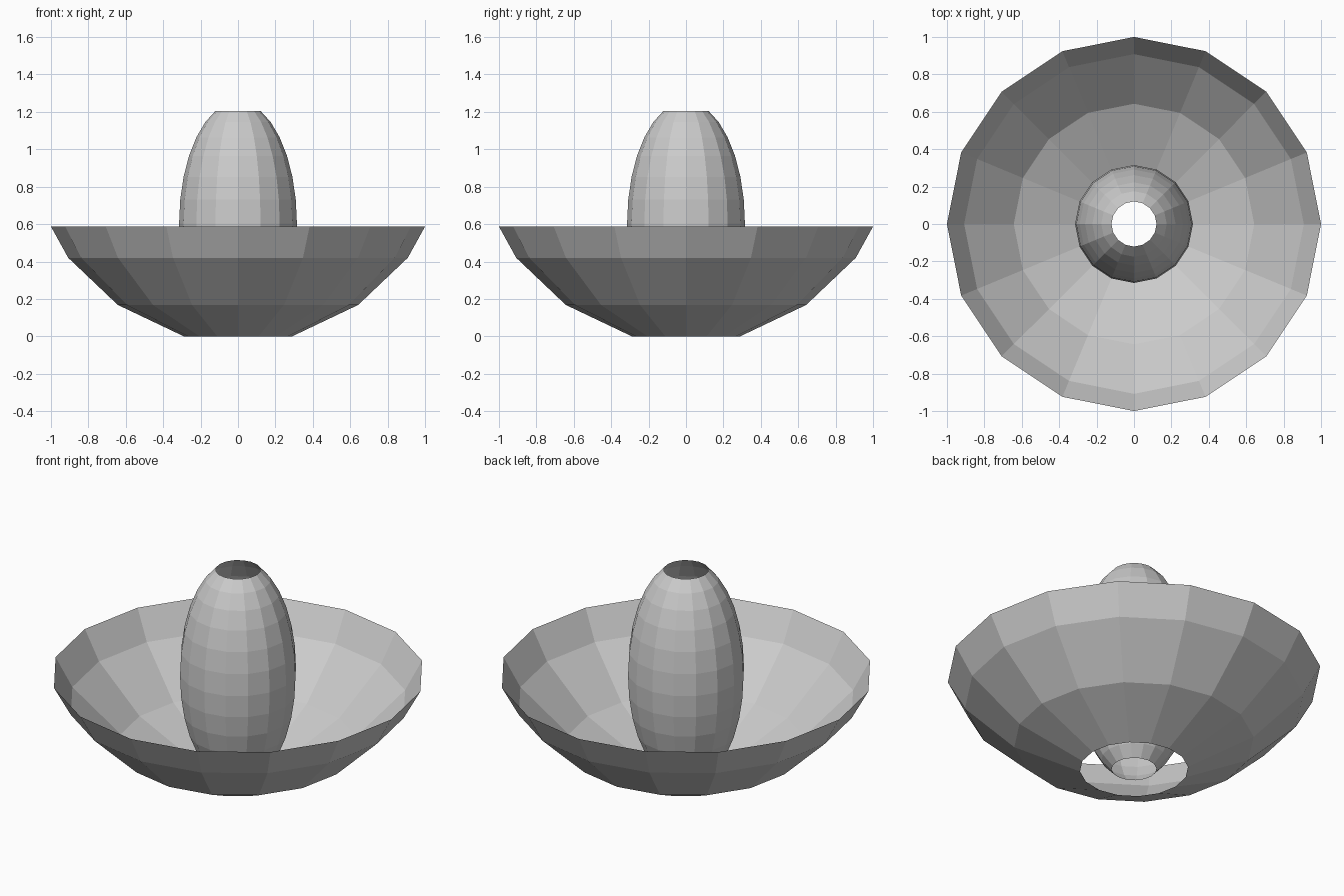
import bpy, bmesh, math

if "Cube" in bpy.data.objects:
    bpy.data.objects.remove(bpy.data.objects["Cube"])

SIDES = 16


def lathe(name, profile):
    """Open flat-shaded surface of revolution about z from (radius, z) points."""
    bm = bmesh.new()
    rings = [[bm.verts.new((r * math.cos(a), r * math.sin(a), z))
              for a in (2 * math.pi * i / SIDES for i in range(SIDES))]
             for r, z in profile]
    for low, high in zip(rings, rings[1:]):
        for i in range(SIDES):
            j = (i + 1) % SIDES
            bm.faces.new((low[i], low[j], high[j], high[i]))
    mesh = bpy.data.meshes.new(name)
    bm.to_mesh(mesh)
    bm.free()
    obj = bpy.data.objects.new(name, mesh)
    bpy.context.collection.objects.link(obj)
    return obj


# Wide thin bowl with an open bottom
lathe("bowl", [(0.29, 0.0), (0.643, 0.168), (0.908, 0.42), (1.0, 0.587)])

# Tall ellipsoid core, open at both poles
half_height, radius, middle = 0.652, 0.315, 0.603
angles = [math.radians(-67.5 + 11.25 * k) for k in range(13)]
lathe("core", [(radius * math.cos(a), middle + half_height * math.sin(a))
               for a in angles])
